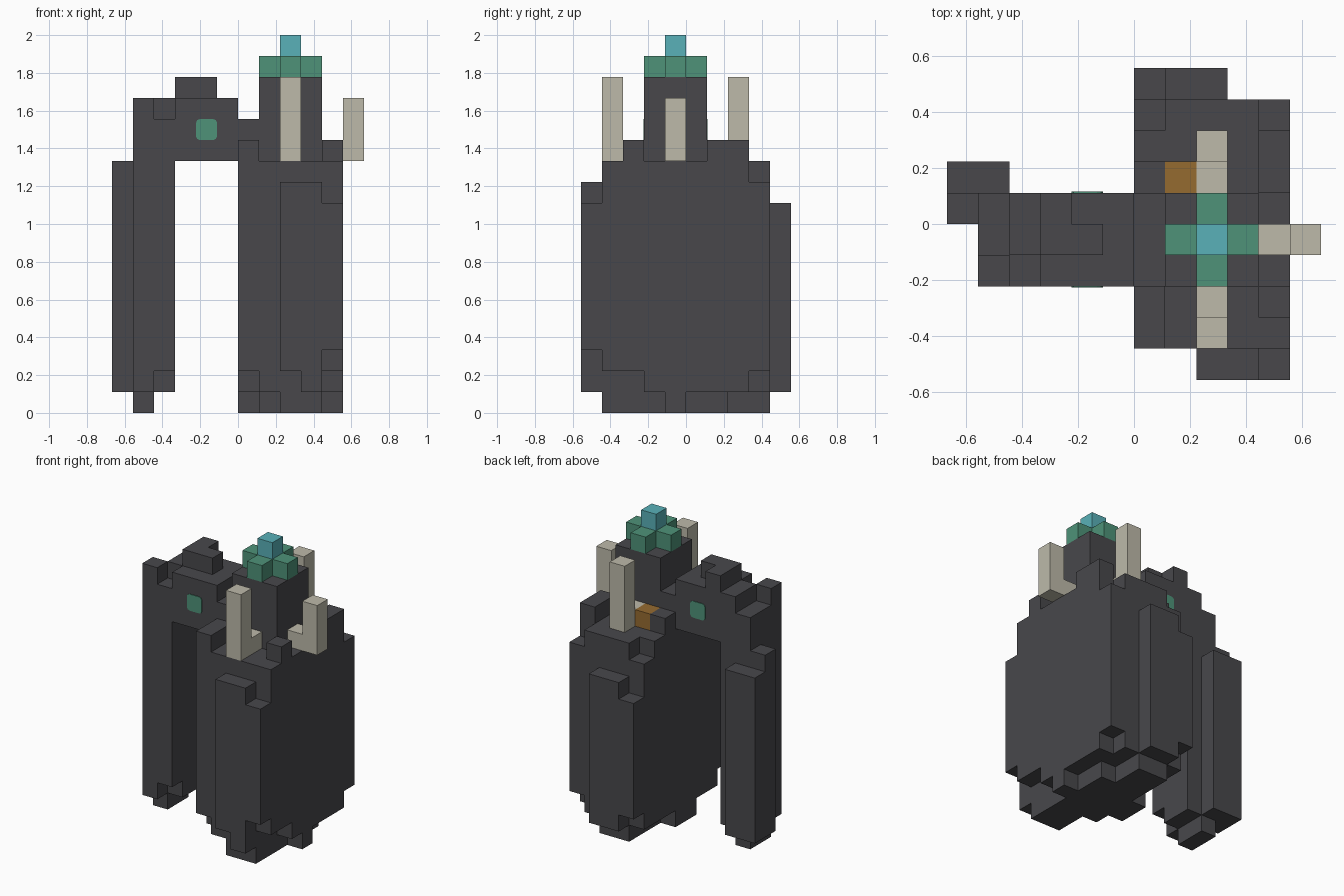
import bpy, bmesh
from itertools import product
from mathutils import Vector

if "Cube" in bpy.data.objects:
    bpy.data.objects.remove(bpy.data.objects["Cube"], do_unlink=True)

U = 1 / 9  # size of one block


def material(name, rgb):
    m = bpy.data.materials.new(name)
    m.use_nodes = True
    m.diffuse_color = (*rgb, 1)
    bsdf = m.node_tree.nodes["Principled BSDF"]
    bsdf.inputs["Base Color"].default_value = (*rgb, 1)
    bsdf.inputs["Roughness"].default_value = 0.9
    return m


STONE = material("dark stone", (0.065, 0.064, 0.071))
BONE = material("pale bone", (0.51, 0.49, 0.40))
GREEN = material("green", (0.077, 0.29, 0.19))
CYAN = material("cyan", (0.10, 0.44, 0.48))
AMBER = material("amber", (0.30, 0.147, 0.03))


def finish(name, bm, mat):
    me = bpy.data.meshes.new(name)
    bm.to_mesh(me)
    bm.free()
    me.materials.append(mat)
    ob = bpy.data.objects.new(name, me)
    bpy.context.collection.objects.link(ob)
    return ob


def cells(x0, x1, y0, y1, z0, z1):
    return set(product(range(x0, x1), range(y0, y1), range(z0, z1)))


def blocks(name, mat, add, cut=()):
    """Outer skin of a union of block boxes, minus the cut boxes."""
    full = set().union(*(cells(*b) for b in add))
    for b in cut:
        full -= cells(*b)
    bm = bmesh.new()
    for c in full:
        for axis, sign in product(range(3), (-1, 1)):
            n = list(c)
            n[axis] += sign
            if tuple(n) in full:
                continue
            u, v = (axis + 1) % 3, (axis + 2) % 3
            ring = []
            for du, dv in ((0, 0), (1, 0), (1, 1), (0, 1)):
                p = Vector(c)
                p[axis] += sign > 0
                p[u] += du
                p[v] += dv
                ring.append(bm.verts.new(p * U))
            bm.faces.new(ring if sign > 0 else ring[::-1])
    bmesh.ops.remove_doubles(bm, verts=bm.verts, dist=U / 100)
    bmesh.ops.dissolve_limit(bm, angle_limit=0.01, verts=bm.verts, edges=bm.edges)
    return finish(name, bm, mat)


# Main body: trunk, front and back slabs, rim steps and feet
blocks("body", STONE, [
    (0, 5, -4, 4, 1, 12),
    (2, 5, -5, -4, 1, 11),
    (0, 3, 4, 5, 1, 10),
    (0, 1, -4, 2, 12, 13),
    (0, 1, -2, 1, 13, 14),
    (4, 5, -3, -2, 12, 13),
    (4, 5, 1, 3, 12, 13),
    (1, 4, -2, 2, 0, 1),
    (2, 4, -4, -2, 0, 1),
    (1, 3, 2, 4, 0, 1),
    (0, 1, -1, 1, 0, 1),
    (4, 5, -1, 0, 0, 1),
], [
    (4, 5, -5, -4, 10, 11),
    (4, 5, -5, -4, 1, 3),
    (2, 3, -5, -4, 1, 2),
    (0, 1, 4, 5, 9, 10),
    (0, 1, 4, 5, 1, 2),
    (0, 1, 3, 4, 11, 12),
    (4, 5, 3, 4, 11, 12),
    (4, 5, -4, -2, 1, 2),
    (4, 5, 3, 4, 1, 2),
    (0, 1, -4, -3, 1, 2),
])

# Side leg and the arch that joins it to the body
blocks("arch_and_leg", STONE, [
    (-5, 0, -2, 1, 12, 15),
    (-3, -1, -1, 0, 15, 16),
    (-3, -2, 0, 1, 15, 16),
    (-5, -3, -2, 1, 1, 12),
    (-6, -4, 0, 1, 1, 12),
    (-6, -4, 1, 2, 1, 11),
    (-5, -4, -1, 1, 0, 1),
], [
    (-4, -3, -2, -1, 14, 15),
    (-5, -4, -1, 1, 14, 15),
    (-4, -3, -2, -1, 1, 2),
])

# Head with its cross-shaped cap and tip
blocks("head", STONE, [(1, 4, -2, 1, 12, 16)])
blocks("cap_cross", GREEN, [(1, 4, -1, 0, 16, 17), (2, 3, -2, 1, 16, 17)])
blocks("cap_tip", CYAN, [(2, 3, -1, 0, 17, 18)])

# Bent horns around the head
blocks("front_horn", BONE, [(2, 3, -4, -3, 12, 16), (2, 3, -3, -2, 12, 13)])
blocks("back_horn", BONE, [(2, 3, 2, 3, 12, 16), (2, 3, 1, 2, 12, 13)])
blocks("side_horn", BONE, [(5, 6, -1, 0, 12, 15), (4, 5, -1, 0, 12, 13)])

# Small block behind the head
blocks("amber_block", AMBER, [(1, 2, 1, 2, 12, 13)])

# Eye plates with clipped corners, front and back of the arch
for name, y in (("front_eye", -2), ("back_eye", 1)):
    bm = bmesh.new()
    bmesh.ops.create_cube(bm, size=1)
    bmesh.ops.scale(bm, vec=(U, 0.008, U), verts=bm.verts)
    corners = [e for e in bm.edges
               if abs(e.verts[0].co.y - e.verts[1].co.y) > 0.001]
    bmesh.ops.bevel(bm, geom=corners, offset=0.02, segments=2,
                    profile=0.5, affect="EDGES")
    bmesh.ops.translate(bm, vec=(-1.5 * U, y * U, 13.5 * U), verts=bm.verts)
    finish(name, bm, GREEN)
